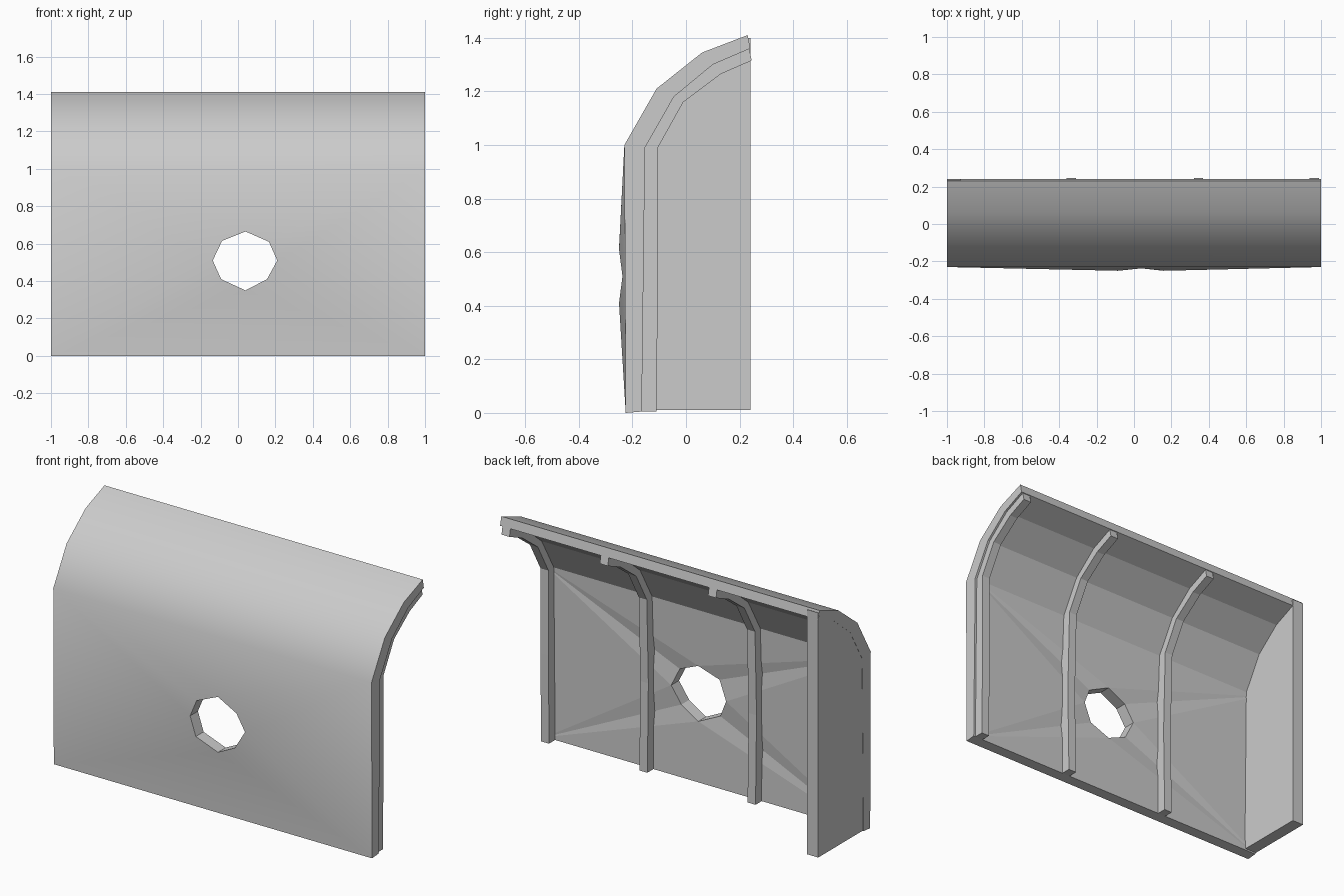
import bpy, bmesh

if "Cube" in bpy.data.objects:
    bpy.data.objects.remove(bpy.data.objects["Cube"])

# Side profiles (y, z) from the bottom edge to the top lip
OUTER = [(-0.225, 0), (-0.23, 1.0), (-0.11, 1.21), (0.06, 1.345), (0.23, 1.41)]
INNER = [(-0.165, 0.005), (-0.153, 0.99), (-0.045, 1.18), (0.10, 1.30), (0.24, 1.36)]
RIB = [(-0.11, 0.005), (-0.105, 0.99), (-0.01, 1.16), (0.13, 1.265), (0.245, 1.315)]
# Octagonal hole (x, z); cardinal points alternate with diagonals
HOLE = [(0.21, 0.51), (0.165, 0.61), (0.04, 0.665), (-0.085, 0.615),
        (-0.135, 0.51), (-0.09, 0.41), (0.04, 0.35), (0.155, 0.41)]


def finish(bm, name):
    bmesh.ops.recalc_face_normals(bm, faces=bm.faces)
    me = bpy.data.meshes.new(name)
    bm.to_mesh(me)
    bm.free()
    ob = bpy.data.objects.new(name, me)
    bpy.context.collection.objects.link(ob)
    return ob


def skin(bm, profile, offset):
    """One side of the shell: rows of edge points, hole ring, faces."""
    left = [bm.verts.new((-1, y, z)) for y, z in profile]
    right = [bm.verts.new((1, y, z)) for y, z in profile]
    ring = [bm.verts.new((x, (-0.25 if i % 2 else -0.237) + offset, z))
            for i, (x, z) in enumerate(HOLE)]
    faces = [bm.faces.new((left[i], right[i], right[i + 1], left[i + 1]))
             for i in range(1, len(profile) - 1)]
    corners = [right[0], right[1], left[1], left[0]]
    for k in range(4):
        a, b = corners[k], corners[(k + 1) % 4]
        card, diag, nxt = ring[2 * k], ring[2 * k + 1], ring[(2 * k + 2) % 8]
        faces.append(bm.faces.new((a, b, card)))
        faces.append(bm.faces.new((b, diag, card)))
        faces.append(bm.faces.new((b, nxt, diag)))
    return right + left[::-1], ring, faces


# Shell panel with curved top and hole
bm = bmesh.new()
rim_a, ring_a, outer_faces = skin(bm, OUTER, 0)
rim_b, ring_b, _ = skin(bm, INNER, 0.07)
for a, b in ((rim_a, rim_b), (ring_a, ring_b)):
    for i in range(len(a)):
        j = (i + 1) % len(a)
        bm.faces.new((a[i], a[j], b[j], b[i]))
for f in outer_faces:
    f.smooth = True
finish(bm, "curved_panel")


def extrude_profile(name, points, x0, x1):
    bm = bmesh.new()
    face = bm.faces.new([bm.verts.new((x0, y, z)) for y, z in points])
    res = bmesh.ops.extrude_face_region(bm, geom=[face])
    verts = [v for v in res["geom"] if isinstance(v, bmesh.types.BMVert)]
    bmesh.ops.translate(bm, verts=verts, vec=(x1 - x0, 0, 0))
    return finish(bm, name)


# Inner ribs, bowed slightly with the panel
for x, bow in ((-0.335, -0.012), (0.345, -0.012), (0.963, 0.002)):
    back = [RIB[0], (-0.107 + bow, 0.51)] + RIB[1:]
    front = [(y - 0.01, z + (0 if i == 0 else 0.01)) for i, (y, z) in enumerate(INNER)]
    front[-1] = (0.235, 1.365)
    front.insert(1, (-0.17 + bow, 0.51))
    extrude_profile("rib", back + front[::-1], x - 0.025, x + 0.025)

# Closed end wall on the left
extrude_profile("end_wall", [(-0.16, 0.01), (0.24, 0.01), (0.24, 1.40)]
                + [(y + 0.015, z - 0.015) for y, z in OUTER[3:0:-1]], -0.999, -0.927)
